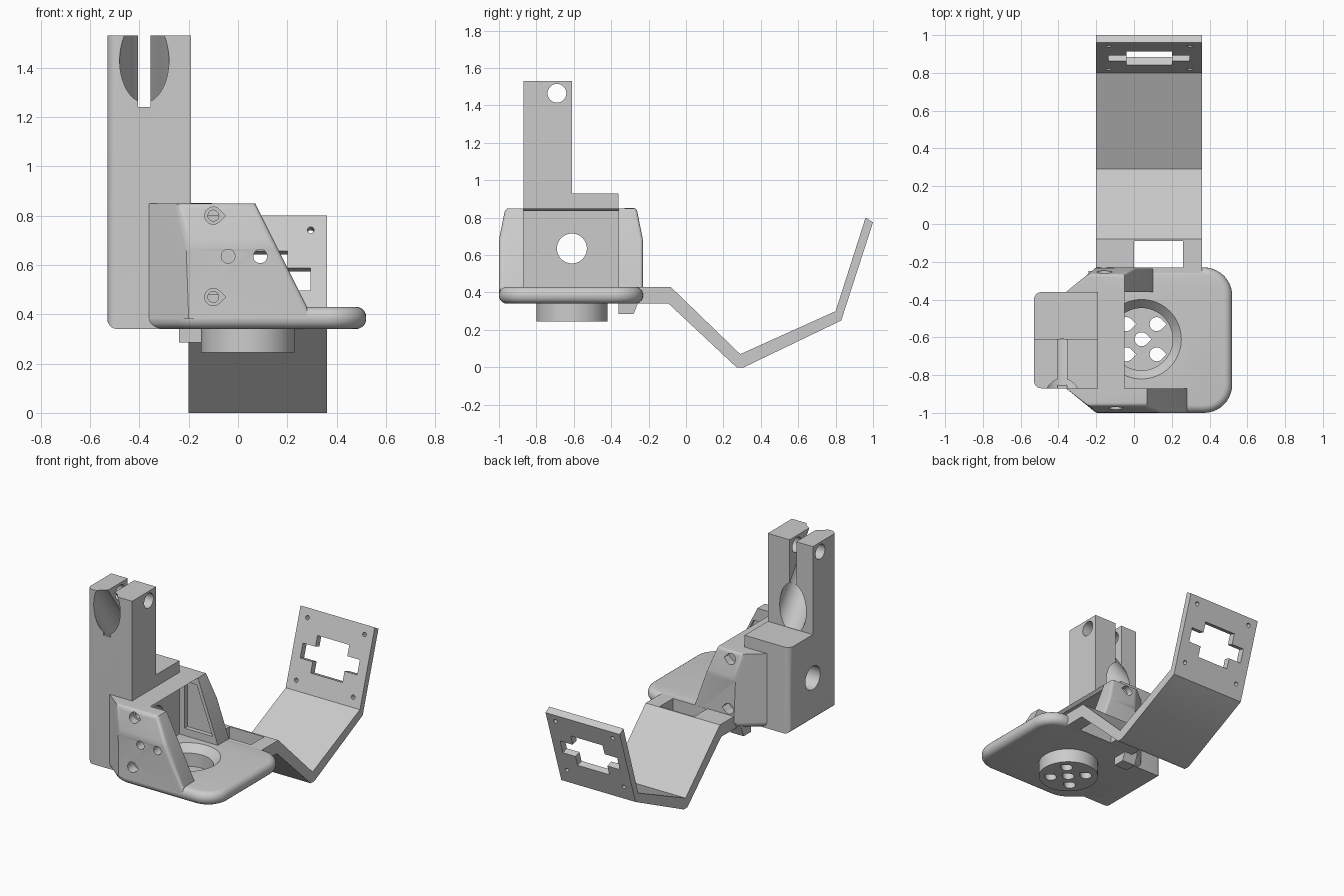
import bpy, bmesh, math
from mathutils import Matrix, Vector

if "Cube" in bpy.data.objects:
    bpy.data.objects.remove(bpy.data.objects["Cube"])

grey = bpy.data.materials.new("plain_grey")
grey.use_nodes = True
grey.diffuse_color = (0.6, 0.6, 0.6, 1)
grey.node_tree.nodes["Principled BSDF"].inputs["Base Color"].default_value = (0.6, 0.6, 0.6, 1)


def to3d(axis, p, t):
    a, b = p
    return {"x": (t, a, b), "y": (a, t, b), "z": (a, b, t)}[axis]


def loft(name, axis, lower, lo, upper, hi):
    """Solid between two outlines with the same number of points."""
    bm = bmesh.new()
    a = [bm.verts.new(to3d(axis, p, lo)) for p in lower]
    b = [bm.verts.new(to3d(axis, p, hi)) for p in upper]
    bm.faces.new(a)
    bm.faces.new(b)
    for i in range(len(a)):
        j = (i + 1) % len(a)
        bm.faces.new((a[i], a[j], b[j], b[i]))
    bmesh.ops.recalc_face_normals(bm, faces=bm.faces)
    me = bpy.data.meshes.new(name)
    bm.to_mesh(me)
    bm.free()
    me.materials.append(grey)
    ob = bpy.data.objects.new(name, me)
    bpy.context.collection.objects.link(ob)
    return ob


def prism(name, axis, pts, lo, hi):
    return loft(name, axis, pts, lo, pts, hi)


def rect(a0, a1, b0, b1):
    return [(a0, b0), (a1, b0), (a1, b1), (a0, b1)]


def circle(a, b, r, n=40):
    return [(a + r * math.cos(2 * math.pi * i / n), b + r * math.sin(2 * math.pi * i / n)) for i in range(n)]


def teardrop(a, b, r):
    # Three quarters of a circle closed by a point towards the first axis
    arc = [math.radians(45 + 270 * i / 24) for i in range(25)]
    return [(a + r * math.cos(t), b + r * math.sin(t)) for t in arc] + [(a + r * 1.414, b)]


def edit(ob, action):
    bm = bmesh.new()
    bm.from_mesh(ob.data)
    action(bm)
    bmesh.ops.recalc_face_normals(bm, faces=bm.faces)
    bm.to_mesh(ob.data)
    bm.free()


def bevel(ob, width, rule, segments=5):
    """Round every edge whose two end points pass the rule."""
    def action(bm):
        edges = [e for e in bm.edges if rule(e.verts[0].co, e.verts[1].co)]
        bmesh.ops.bevel(bm, geom=edges, offset=width, segments=segments, profile=0.5,
                        affect="EDGES", clamp_overlap=True)
    edit(ob, action)


def cut(ob, *cutters):
    for c in cutters:
        m = ob.modifiers.new("cut", "BOOLEAN")
        m.operation, m.solver, m.object = "DIFFERENCE", "EXACT", c
        bpy.context.view_layer.update()
        done = bpy.data.meshes.new_from_object(ob.evaluated_get(bpy.context.evaluated_depsgraph_get()))
        ob.modifiers.clear()
        ob.data = done


def drop(*cutters):
    for c in cutters:
        bpy.data.objects.remove(c)


def near(a, b):
    return abs(a - b) < 1e-4


# Column: tall clamp tower and the lower shelf block behind it
tower = prism("clamp_tower", "x", rect(-0.87, -0.61, 0.34, 1.53), -0.53, -0.19)
shelf = prism("shelf_block", "x", rect(-0.61, -0.36, 0.34, 0.93), -0.53, -0.19)
for ob, side in ((tower, -0.87), (shelf, -0.36)):
    bevel(ob, 0.04, lambda a, b: near(a.x, -0.53) and near(b.x, -0.53)
          and ((near(a.y, side) and near(b.y, side)) or (near(a.z, 0.34) and near(b.z, 0.34))))
axle = prism("axle_cutter", "x", circle(-0.61, 0.635, 0.08), -0.7, 0)
bolt = prism("bolt_cutter", "x", circle(-0.69, 1.465, 0.05), -0.7, 0)
slot = prism("slot_cutter", "y", rect(-0.405, -0.355, 1.24, 1.7), -1, -0.5)
bore = prism("bore_cutter", "z", circle(0, 0, 0.1, 64), -0.6, 0.6)
aim = Vector((0, -0.26, 0.36)).to_track_quat("Z", "Y").to_matrix().to_4x4()
bore.data.transform(Matrix.Translation((-0.38, -0.74, 1.25)) @ aim)
cut(tower, axle, bolt, slot, bore)
cut(shelf, axle)
drop(axle, bolt, slot, bore)

# Base plate with rounded rim
base = prism("base_plate", "z", [(-0.4, -0.87), (-0.36, -0.87), (-0.2, -1), (0.52, -1), (0.52, -0.23),
                                 (-0.2, -0.23), (-0.36, -0.36), (-0.4, -0.36)], 0.34, 0.43)
bevel(base, 0.15, lambda a, b: near(a.x, 0.52) and near(b.x, 0.52) and not near(a.z, b.z), 10)
bevel(base, 0.06, lambda a, b: near(a.x, -0.2) and near(b.x, -0.2) and not near(a.z, b.z))
bevel(base, 0.042, lambda a, b: near(a.z, b.z) and max(a.x, b.x) > -0.39)

# Round horn seat hanging under the plate
seat = prism("horn_seat", "z", circle(0.04, -0.61, 0.19, 64), 0.245, 0.37)
recess = prism("recess_cutter", "z", circle(0.04, -0.61, 0.165, 64), 0.29, 0.6)
rim = loft("rim_cutter", "z", circle(0.04, -0.61, 0.16, 64), 0.375, circle(0.04, -0.61, 0.215, 64), 0.435)
cut(base, recess, rim)
cut(seat, recess)
drop(recess, rim)
spots = [(0.04, -0.61)] + [(0.04 + sx * 0.08, -0.61 + sy * 0.08) for sx in (-1, 1) for sy in (-1, 1)]
for x, y in spots:
    hole = prism("screw_cutter", "z", teardrop(x, y, 0.037), 0, 0.6)
    cut(seat, hole)
    drop(hole)


# Side ears: outer face tapers into the column and leans in near the top
def ear(name, inner, outer, foot, top):
    sign = 1 if outer > inner else -1
    shape = [(foot, 0.38), (foot, 0.43), (top, 0.85)]
    ob = loft(name, "y", [(-0.36, 0.38)] + shape + [(-0.36, 0.85)], inner,
              [(-0.2, 0.38)] + shape + [(-0.2, 0.85)], outer)

    def lean(bm):
        bmesh.ops.bisect_plane(bm, geom=bm.verts[:] + bm.edges[:] + bm.faces[:],
                               plane_co=(0, outer, 0.68), plane_no=(0, sign, 0.2), clear_outer=True)
        bmesh.ops.holes_fill(bm, edges=[e for e in bm.edges if e.is_boundary])
    edit(ob, lean)
    bevel(ob, 0.035, lambda a, b: all(abs(v.y - inner) > 0.05 and v.z > 0.4 for v in (a, b))
          and not (near(a.z, 0.43) and near(b.z, 0.43)))
    return ob


front_ear = ear("front_ear", -0.87, -1, 0.28, 0.07)
back_ear = ear("back_ear", -0.36, -0.23, 0.1, -0.05)
pocket = [(-0.15, 0.52), (0.22, 0.52), (0.1, 0.76), (-0.15, 0.76)]
cutters = [prism("pocket_cutter", "y", pocket, -0.89, -0.8)]
cutters += [prism("pin_cutter", "y", circle(x, 0.635, 0.028), -1.1, -0.8) for x in (-0.04, 0.09)]
for z in (0.47, 0.8):
    cutters += [prism("screw_cutter", "y", circle(-0.1, z, 0.022), -1.1, -0.8),
                prism("sink_cutter", "y", teardrop(-0.1, z, 0.035), -1.1, -0.93)]
cut(front_ear, *cutters)
drop(*cutters)
pocket = [(-0.15, 0.48), (0.06, 0.48), (-0.06, 0.8), (-0.15, 0.8)]
cutters = [prism("pocket_cutter", "y", pocket, -0.4, -0.33)]
cutters += [prism("sink_cutter", "y", teardrop(-0.16, z, 0.035), -0.3, -0.1) for z in (0.47, 0.8)]
cut(back_ear, *cutters)
drop(*cutters)

# Thin roof between the ears
roof = prism("roof", "y", [(-0.3, 0.835), (-0.07, 0.835), (-0.05, 0.85), (-0.3, 0.85)], -0.88, -0.35)

# Bent arm ending in the upright mounting plate
arm = prism("bent_arm", "x", [(-0.32, 0.34), (-0.32, 0.428), (-0.08, 0.428), (0.29, 0.07), (0.8, 0.3),
                              (0.96, 0.8), (1.0, 0.775), (0.83, 0.25), (0.31, 0), (0.27, 0),
                              (-0.095, 0.342)], -0.2, 0.36)
opening = prism("opening_cutter", "z", rect(0, 0.26, -0.23, -0.09), 0.2, 0.6)
tilt = Matrix.Translation((0.08, 0.897, 0.535)) @ Matrix.Rotation(-0.31, 4, "X")
cutters = [prism("window_cutter", "y", rect(-0.12, 0.12, -0.12, 0.12), -0.1, 0.1),
           prism("window_cutter", "y", rect(-0.215, 0.215, -0.048, 0.048), -0.1, 0.1)]
cutters += [prism("screw_cutter", "y", circle(x, z, 0.014, 16), -0.1, 0.1)
            for x in (-0.215, 0.215) for z in (-0.19, 0.21)]
for c in cutters:
    c.data.transform(tilt)
cut(arm, opening, *cutters)
drop(opening, *cutters)

# Small hook under the plate
hook = prism("under_hook", "x", [(-0.36, 0.285), (-0.28, 0.285), (-0.25, 0.36), (-0.36, 0.36)], -0.24, -0.14)

# Soft shading that keeps edges sharp
for ob in (tower, shelf, base, seat, front_ear, back_ear, roof, arm, hook):
    bpy.ops.object.select_all(action="DESELECT")
    ob.select_set(True)
    bpy.context.view_layer.objects.active = ob
    bpy.ops.object.shade_smooth_by_angle(angle=math.radians(30))
